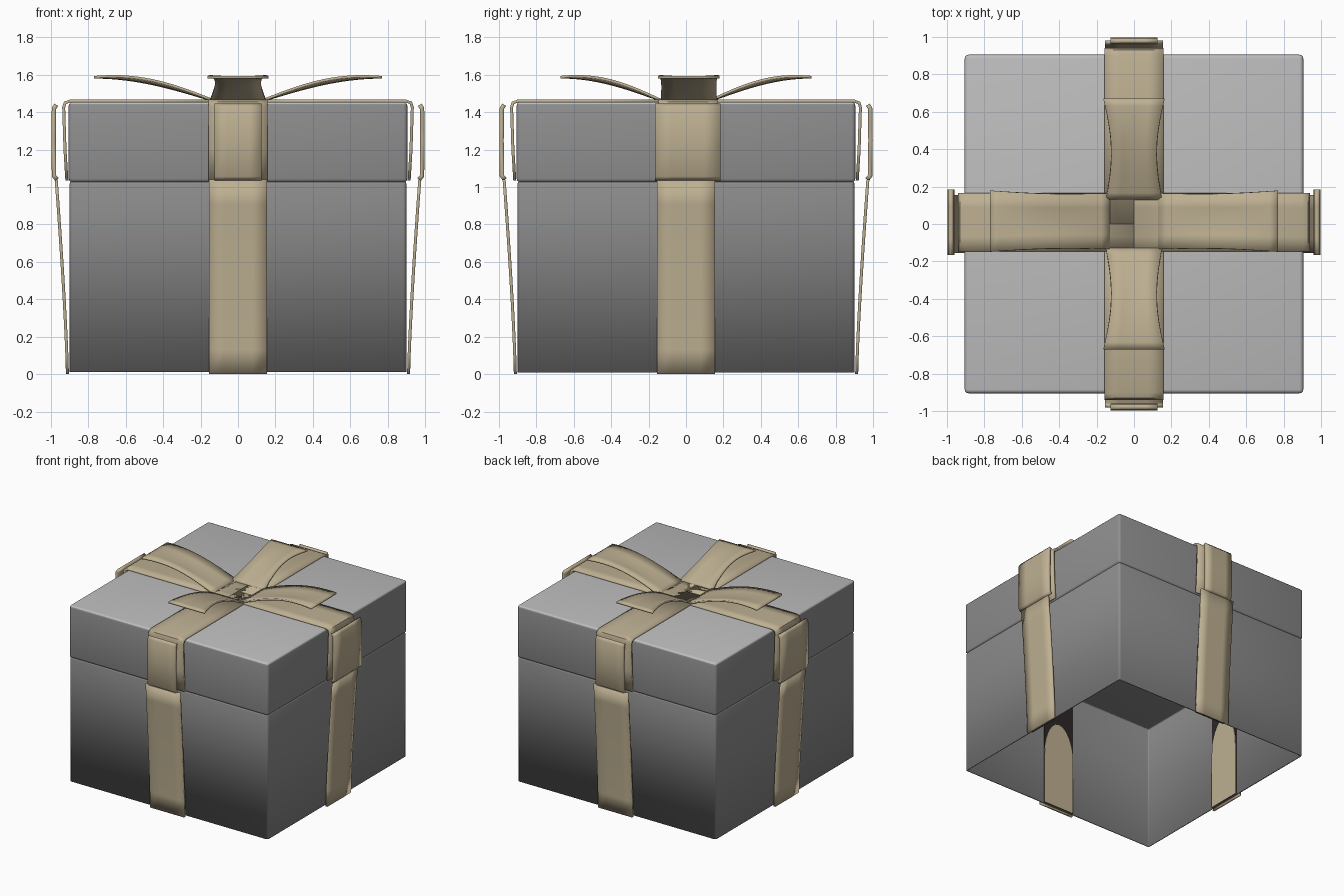
import bpy, bmesh, math
from mathutils import Matrix, Vector

old = bpy.data.objects.get("Cube")
if old:
    bpy.data.objects.remove(old, do_unlink=True)


def material(name, rgb):
    m = bpy.data.materials.new(name)
    m.use_nodes = True
    m.diffuse_color = (*rgb, 1)
    bsdf = m.node_tree.nodes["Principled BSDF"]
    bsdf.inputs["Base Color"].default_value = (*rgb, 1)
    bsdf.inputs["Roughness"].default_value = 0.8
    return m


GREY = material("box grey", (0.27, 0.275, 0.27))
PALE = material("lid top pale grey", (0.51, 0.51, 0.51))
BEIGE = material("ribbon beige", (0.51, 0.43, 0.285))
DARK = material("lining dark", (0.025, 0.02, 0.02))


def finish(name, bm, mats, angle=0.0, thickness=0.0, offset=0.0, smooth=True):
    """Turn a bmesh into an object rotated about the vertical axis."""
    bm.transform(Matrix.Rotation(angle, 4, 'Z'))
    mesh = bpy.data.meshes.new(name)
    bm.to_mesh(mesh)
    bm.free()
    obj = bpy.data.objects.new(name, mesh)
    bpy.context.collection.objects.link(obj)
    for m in mats:
        mesh.materials.append(m)
    if thickness:
        mod = obj.modifiers.new("thickness", 'SOLIDIFY')
        mod.thickness = thickness
        mod.offset = offset
    if smooth:
        bpy.ops.object.select_all(action='DESELECT')
        bpy.context.view_layer.objects.active = obj
        obj.select_set(True)
        bpy.ops.object.shade_smooth_by_angle(angle=math.radians(40))
    return obj


def rounded_block(half, low, high, radius, open_bottom=False):
    bm = bmesh.new()
    bmesh.ops.create_cube(bm, size=1)
    for v in bm.verts:
        v.co = Vector((v.co.x * 2 * half, v.co.y * 2 * half,
                       low if v.co.z < 0 else high))
    if open_bottom:
        base = [f for f in bm.faces if f.normal.z < -0.9]
        bmesh.ops.delete(bm, geom=base, context='FACES_ONLY')
    edges = [e for e in bm.edges if len(e.link_faces) == 2]
    bmesh.ops.bevel(bm, geom=edges, offset=radius, segments=3,
                    profile=0.5, affect='EDGES')
    bm.normal_update()
    return bm


def strip(name, rows, angle, shift, thickness):
    """Ribbon through rows of (distance out, height, half width, edge curl)."""
    bm = bmesh.new()
    across = (-1, -0.5, 0, 0.5, 1)
    grid = [[bm.verts.new((u, shift + w * k, z + curl * k * k)) for k in across]
            for u, z, w, curl in rows]
    for a, b in zip(grid, grid[1:]):
        for i in range(len(across) - 1):
            bm.faces.new((a[i], b[i], b[i + 1], a[i + 1]))
    return finish(name, bm, [BEIGE], angle, thickness)


def plate(name, outline, out, angle, shift, mat):
    """Thin upright panel, outline given as (sideways, height)."""
    bm = bmesh.new()
    face = bm.faces.new([bm.verts.new((out, shift + s, z)) for s, z in outline])
    bm.normal_update()
    if face.normal.x > 0:
        face.normal_flip()
    finish(name, bm, [mat], angle, 0.004, 0, smooth=False)


# Box body, hollow and open underneath
body = rounded_block(0.9, 0.01, 1.035, 0.018, open_bottom=True)
finish("box_body", body, [GREY], thickness=0.01, offset=-1)

# Lid with pale top
lid = rounded_block(0.905, 1.025, 1.455, 0.02)
for f in lid.faces:
    f.material_index = 1 if f.normal.z > 0.5 else 0
finish("box_lid", lid, [GREY, PALE])

sides = ["left", "back", "right", "front"]
for i, side in enumerate(sides):
    angle = i * math.pi / 2
    along_x = i % 2 == 0
    shift = (0.01 if i == 0 else -0.01) if along_x else 0.0

    # Ribbon over the lid and down its side
    w = 0.157
    strip("lid_ribbon_" + side,
          [(0, 1.459, w, 0), (0.5, 1.459, w, 0), (0.9, 1.459, w, 0),
           (0.925, 1.45, w, 0), (0.932, 1.425, w, 0),
           (0.925, 1.2, w, 0), (0.915, 1.035, w, 0)],
          angle, shift, 0.016)

    # Hanging ribbon that leans outward toward the lid
    lean = [(0.912 + 0.06 * (k / 8) ** 1.3, 1.04 * k / 8, 0.155, 0)
            for k in range(9)]
    strip("side_ribbon_" + side, lean, angle, 0, 0.016)

    # Raised loop standing off the lid
    lw = 0.175 if along_x else 0.125
    strip("ribbon_loop_" + side,
          [(0.968, 1.04, lw, 0), (0.984, 1.06, lw, 0), (0.986, 1.25, lw, 0),
           (0.984, 1.42, lw, 0), (0.972, 1.44, lw, 0)],
          angle, shift, 0.024)

    # Bow tail rising from the centre, waisted in the middle
    length = 0.77 if along_x else 0.67
    rows = []
    for k in range(15):
        t = k / 14
        waist = (0.01 if along_x else 0.035) * math.sin(math.pi * t)
        rows.append((0.13 + (length - 0.13) * t,
                     1.462 + 0.125 * math.sin(t * math.pi / 2),
                     0.15 + 0.014 * t - waist,
                     0.018 * math.sin(math.pi * t)))
    strip("bow_tail_" + side, rows, angle, shift * 1.5, 0.014)

    # Ribbon lining on the inside of the wall, ending in an arch
    h = 0.14
    plate("lining_" + side, [(-h, 0.012), (h, 0.012), (h, 1.0), (-h, 1.0)],
          0.886, angle, 0, DARK)
    arch = [(h * math.cos(a), 0.43 + 0.3 * math.sin(a))
            for a in (math.pi * k / 12 for k in range(13))]
    plate("lining_arch_" + side, [(-h, 0.012), (h, 0.012)] + arch,
          0.881, angle, 0, BEIGE)
